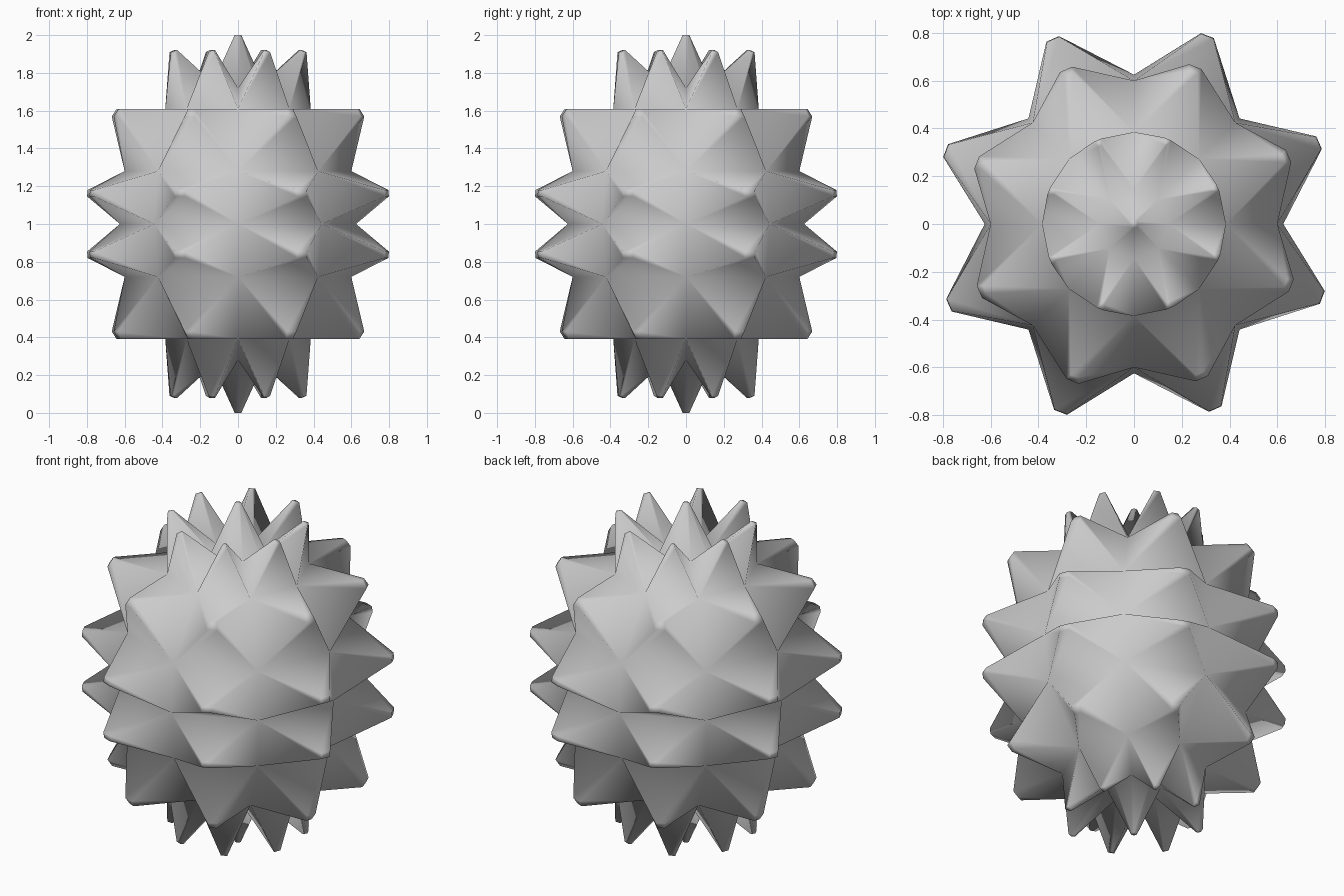
import bpy, bmesh
from math import sin, cos, pi, radians
from mathutils import Matrix, Vector

if "Cube" in bpy.data.objects:
    bpy.data.objects.remove(bpy.data.objects["Cube"])

SIDES = 8
SPIKE = 0.28      # spike height along each face normal
TIP = 0.12        # tip size relative to the face it grows from
TWIST = radians(1.2)
upper = [(0.60, 0.28), (0.385, 0.61), (0.145, 0.72)]   # ring radius, height from middle
rings = [(r, -z) for r, z in reversed(upper)] + [(0.625, 0.0)] + upper

# Eight-sided core made of stacked rings with flat end caps
bm = bmesh.new()
loops = []
for r, z in rings:
    loops.append([bm.verts.new((r * cos(2 * pi * i / SIDES), r * sin(2 * pi * i / SIDES), z + 1))
                  for i in range(SIDES)])
for a, b in zip(loops, loops[1:]):
    for i in range(SIDES):
        j = (i + 1) % SIDES
        bm.faces.new((a[i], a[j], b[j], b[i]))
bm.faces.new(list(reversed(loops[0])))
bm.faces.new(loops[-1])
bm.normal_update()

# Pull a tapered, blunt spike out of every face
for face in list(bm.faces):
    n = face.normal.copy()
    out = bmesh.ops.extrude_face_region(bm, geom=[face])
    tip = [v for v in out["geom"] if isinstance(v, bmesh.types.BMVert)]
    centre = sum((v.co for v in tip), Vector()) / len(tip)
    height = SPIKE
    for v in tip:
        v.co = centre + n * height + (v.co - centre) * TIP
    bmesh.ops.rotate(bm, verts=tip, cent=(0, 0, 0), matrix=Matrix.Rotation(TWIST, 3, 'Z'))
    if face.is_valid:
        bmesh.ops.delete(bm, geom=[face], context='FACES_ONLY')

bmesh.ops.recalc_face_normals(bm, faces=bm.faces)
mesh = bpy.data.meshes.new("spiky_ball")
bm.to_mesh(mesh)
bm.free()
mesh.shade_smooth()
obj = bpy.data.objects.new("spiky_ball", mesh)
bpy.context.collection.objects.link(obj)
